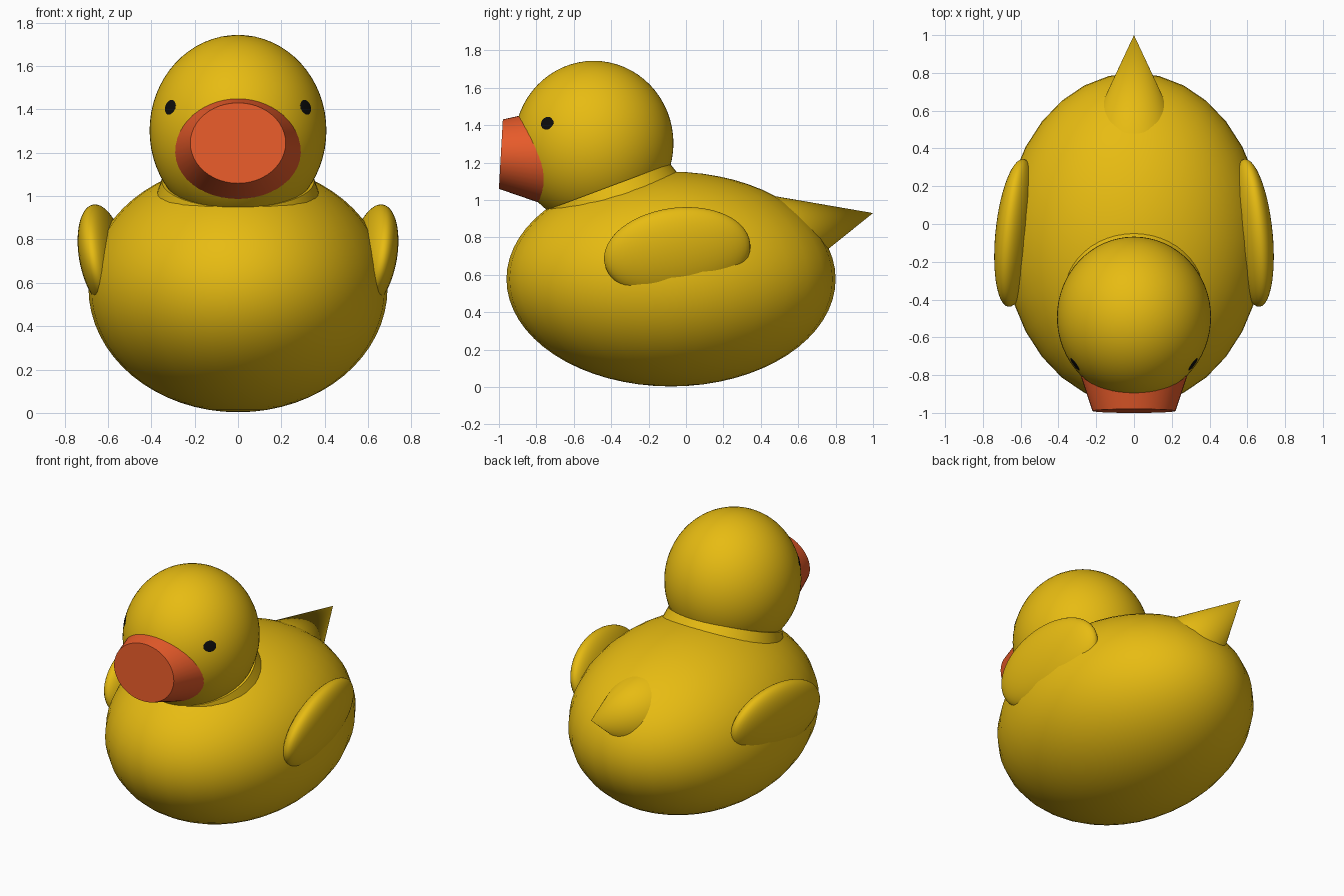
import bpy, bmesh, math
from mathutils import Vector, Matrix, Euler

if "Cube" in bpy.data.objects:
    bpy.data.objects.remove(bpy.data.objects["Cube"])


def material(name, rgb):
    m = bpy.data.materials.new(name)
    m.diffuse_color = (*rgb, 1)
    m.use_nodes = True
    m.node_tree.nodes["Principled BSDF"].inputs["Base Color"].default_value = m.diffuse_color
    return m


YELLOW = material("yellow", (0.80, 0.50, 0.006))
ORANGE = material("orange", (0.80, 0.104, 0.023))
BLACK = material("black", (0.004, 0.004, 0.004))


def finish(name, bm, mat, angle=40):
    bmesh.ops.recalc_face_normals(bm, faces=bm.faces)
    mesh = bpy.data.meshes.new(name)
    bm.to_mesh(mesh)
    bm.free()
    mesh.materials.append(mat)
    obj = bpy.data.objects.new(name, mesh)
    bpy.context.collection.objects.link(obj)
    bpy.ops.object.select_all(action='DESELECT')
    obj.select_set(True)
    bpy.context.view_layer.objects.active = obj
    bpy.ops.object.shade_smooth_by_angle(angle=math.radians(angle))
    return obj


def placed(loc, rot, scale):
    return Matrix.LocRotScale(Vector(loc), rot, Vector(scale))


def degrees(x, y, z):
    return Euler([math.radians(a) for a in (x, y, z)])


def ellipsoid(name, loc, radii, mat, rot=None, segments=48):
    bm = bmesh.new()
    bmesh.ops.create_uvsphere(bm, u_segments=segments, v_segments=32, radius=1,
                              matrix=placed(loc, rot or degrees(0, 0, 0), radii))
    return finish(name, bm, mat)


def cone(name, loc, rot, r_bottom, r_top, depth, mat, scale=(1, 1, 1)):
    bm = bmesh.new()
    bmesh.ops.create_cone(bm, cap_ends=True, segments=48, radius1=r_bottom,
                          radius2=r_top, depth=depth, matrix=placed(loc, rot, scale))
    return finish(name, bm, mat)


# Body and head
ellipsoid("body", (0, -0.08, 0.577), (0.69, 0.88, 0.574), YELLOW, segments=32)
HEAD = Vector((0, -0.493, 1.303))
HEAD_R = Vector((0.408, 0.426, 0.441))
ellipsoid("head", HEAD, HEAD_R, YELLOW, segments=64)

# Slightly flared neck collar, leaning forward
cone("neck", (0, -0.397, 1.023), degrees(20.5, 0, 0), 0.385, 0.352, 0.10, YELLOW)

# Pointed tail, base sunk into the body
tip = Vector((0, 1.0, 0.93))
tilt = math.radians(14.5)
axis = Vector((0, math.cos(tilt), math.sin(tilt)))
cone("tail", tip - axis * 0.275, axis.to_track_quat('Z', 'Y'), 0.248, 0, 0.55, YELLOW)

# Blunt oval beak: local z points forward, local y points up
front = Vector((0, -0.99, 1.245))
back = Vector((0, -0.69, 1.228))
cone("beak", (front + back) / 2, (front - back).to_track_quat('Z', 'X') @ degrees(0, 0, -90).to_quaternion(),
     0.32, 0.22, 0.30, ORANGE, scale=(1, 0.845, 1))

for side, label in ((1, "left"), (-1, "right")):
    # Wings: flattened ovals leaning outwards at the top and front
    ellipsoid(label + "_wing", (side * 0.625, -0.047, 0.72), (0.099, 0.395, 0.243),
              YELLOW, degrees(7, side * 11.5, side * 6.8))

    # Eyes: thin oval plates lying on the head surface
    pos = Vector((side * 0.312, -0.742, 1.41))
    d = pos - HEAD
    normal = Vector(d[i] / HEAD_R[i] ** 2 for i in range(3)).normalized()
    ellipsoid(label + "_eye", pos, (0.041, 0.036, 0.0049), BLACK,
              normal.to_track_quat('Z', 'Y'), segments=24)
